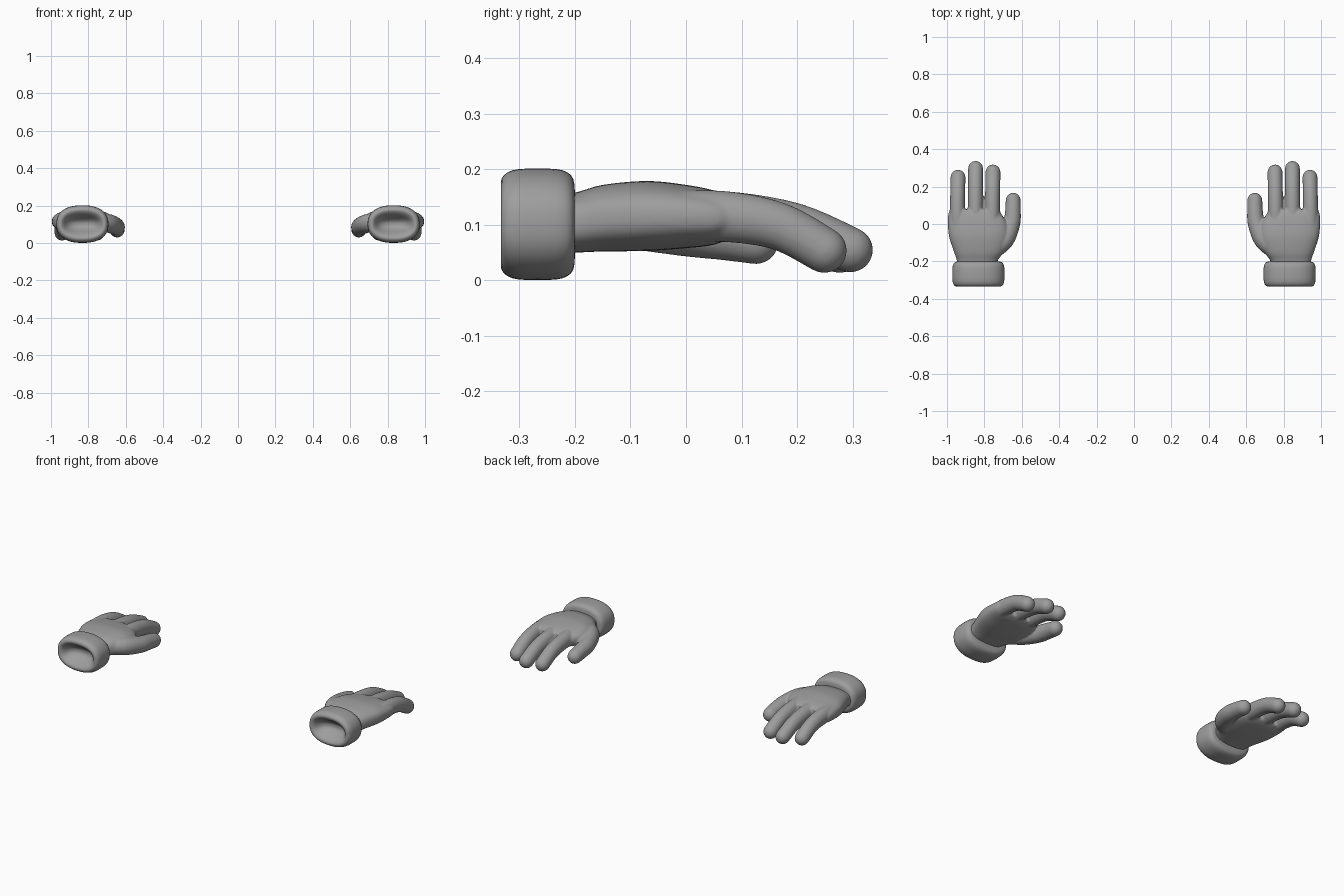
import bpy, bmesh, math
from mathutils import Vector

if "Cube" in bpy.data.objects:
    bpy.data.objects.remove(bpy.data.objects["Cube"])

grey = bpy.data.materials.new("mid_grey")
grey.diffuse_color = (0.34, 0.34, 0.34, 1)
grey.use_nodes = True
grey.node_tree.nodes["Principled BSDF"].inputs["Base Color"].default_value = grey.diffuse_color


def spline(pts, steps=5):
    """Catmull-Rom through stations (x, y, z, rx, rz)."""
    out = []
    for i in range(len(pts) - 1):
        p0, p1, p2 = pts[max(i - 1, 0)], pts[i], pts[i + 1]
        p3 = pts[min(i + 2, len(pts) - 1)]
        for s in range(steps):
            t = s / steps
            out.append(tuple(
                0.5 * (2 * b + (c - a) * t + (2 * a - 5 * b + 4 * c - d) * t * t
                       + (3 * b - a - 3 * c + d) * t ** 3)
                for a, b, c, d in zip(p0, p1, p2, p3)))
    return out + [tuple(pts[-1])]


def loft(bm, rings, power=2.0, sides=32):
    """Skin rings given as (centre, side axis, up axis, rx, rz), capping both ends."""
    loops = []
    for c, side, up, rx, rz in rings:
        loop = []
        for k in range(sides):
            a = 2 * math.pi * k / sides
            u = math.copysign(abs(math.cos(a)) ** (2 / power), math.cos(a))
            v = math.copysign(abs(math.sin(a)) ** (2 / power), math.sin(a))
            loop.append(bm.verts.new(c + side * (rx * u) + up * (rz * v)))
        loops.append(loop)
    for a, b in zip(loops, loops[1:]):
        for k in range(sides):
            n = (k + 1) % sides
            bm.faces.new((a[k], a[n], b[n], b[k]))
    bm.faces.new(loops[0][::-1])
    bm.faces.new(loops[-1])


def straight_rings(stations):
    return [(Vector(s[:3]), Vector((1, 0, 0)), Vector((0, 0, 1)), s[3], s[4])
            for s in stations]


def finger(bm, pts):
    """Bent tube with a round tip."""
    st = spline(pts)
    rings = []
    for i, s in enumerate(st):
        t = (Vector(st[min(i + 1, len(st) - 1)][:3]) - Vector(st[max(i - 1, 0)][:3])).normalized()
        side = t.cross(Vector((0, 0, 1))).normalized()
        up = side.cross(t)
        rings.append((Vector(s[:3]), side, up, s[3], s[4]))
    c, side, up, rx, rz = rings[-1]
    for k in range(1, 7):
        a = math.radians(14 * k)
        rings.append((c + t * (rz * math.sin(a)), side, up, rx * math.cos(a), rz * math.cos(a)))
    loft(bm, rings, sides=24)


def finish(name, bm):
    bmesh.ops.recalc_face_normals(bm, faces=bm.faces[:])
    mesh = bpy.data.meshes.new(name)
    bm.to_mesh(mesh)
    bm.free()
    for p in mesh.polygons:
        p.use_smooth = True
    mesh.materials.append(grey)
    obj = bpy.data.objects.new(name, mesh)
    bpy.context.collection.objects.link(obj)
    return obj


# Gloved hands: palm, three fingers and thumb fused into one soft skin
bm = bmesh.new()
loft(bm, straight_rings(spline([
    (.838, -.26, .100, .105, .050),
    (.838, -.20, .104, .108, .054),
    (.830, -.15, .112, .132, .060),
    (.830, -.07, .116, .158, .063),
    (.836, .00, .115, .159, .057),
    (.850, .05, .113, .143, .049),
    (.852, .078, .113, .132, .036)])), power=2.6, sides=48)
for x0, x1, tip_y, tip_z in ((.757, .754, .277, .054),
                             (.848, .847, .296, .055),
                             (.944, .941, .249, .054)):
    finger(bm, [
        (x0, -.05, .116, .041, .046),
        (x0, .07, .115, .041, .046),
        ((x0 + x1) / 2, .07 + (tip_y - .07) * .55, .097, .040, .043),
        (x1, tip_y, tip_z, .040, .041)])
finger(bm, [
    (.775, -.15, .110, .050, .048),
    (.695, -.09, .105, .050, .050),
    (.655, .00, .090, .046, .047),
    (.647, .07, .080, .042, .044),
    (.646, .126, .070, .040, .041)])
hands = finish("gloved_hands", bm)
remesh = hands.modifiers.new("fuse", 'REMESH')
remesh.mode = 'VOXEL'
remesh.voxel_size = 0.005
remesh.use_smooth_shade = True
smooth = hands.modifiers.new("soften", 'SMOOTH')
smooth.factor = 0.5
smooth.iterations = 6

# Puffy cuffs with a dished wrist opening: (y, half width, half height)
bm = bmesh.new()
profile = [(-.265, .015, .007), (-.270, .050, .020), (-.290, .080, .036),
           (-.315, .095, .050), (-.331, .108, .066), (-.335, .120, .078),
           (-.329, .131, .090), (-.313, .138, .099), (-.290, .140, .101),
           (-.245, .140, .101), (-.222, .138, .099), (-.206, .131, .090),
           (-.200, .118, .076), (-.200, .085, .040)]
loft(bm, straight_rings([(.832, y, .101, w, h) for y, w, h in profile]), power=2.35, sides=40)
cuffs = finish("cuffs", bm)
cuffs.modifiers.new("round", 'SUBSURF').levels = 1
cuffs.modifiers["round"].render_levels = 1

# Mirror everything to the other side
for obj in (hands, cuffs):
    obj.modifiers.new("other_side", 'MIRROR').use_mirror_merge = False
